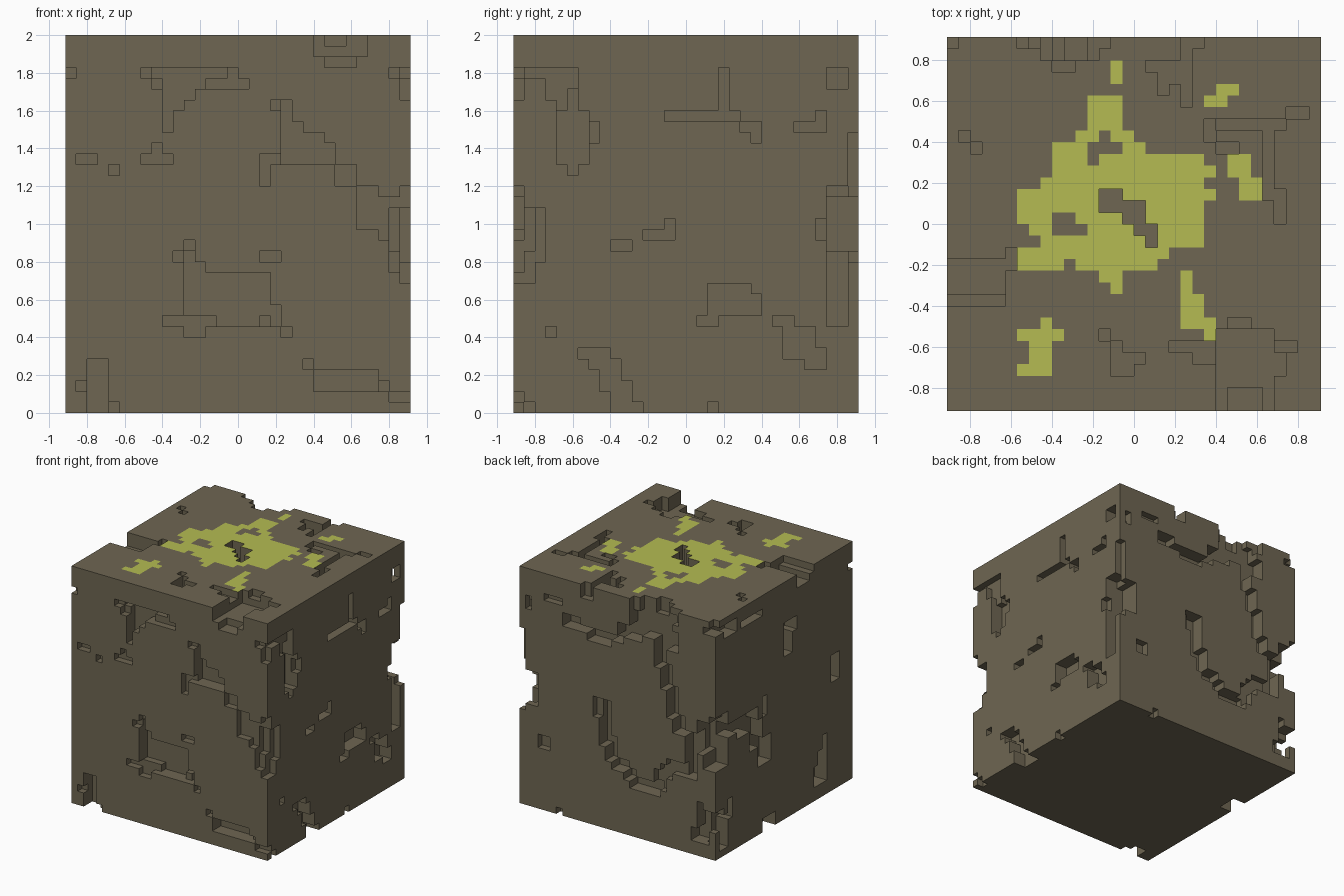
import bpy, bmesh

cube = bpy.data.objects.get("Cube")
if cube:
    bpy.data.objects.remove(cube, do_unlink=True)

NX, NY, NZ = 32, 32, 35          # block size in cells
S = 2 / NZ                       # cell size
solid = {(i, j, k) for i in range(NX) for j in range(NY) for k in range(NZ)}
painted = set()

# How a cell (a, b) at depth d on each side maps into the block
SIDES = {
    "front": lambda a, b, d: (a, d, b),
    "back": lambda a, b, d: (a, NY - 1 - d, b),
    "right": lambda a, b, d: (NX - 1 - d, a, b),
    "left": lambda a, b, d: (d, a, b),
    "top": lambda a, b, d: (a, b, NZ - 1 - d),
}


def cells(rects):
    for a0, a1, b0, b1 in rects:
        for a in range(a0, a1 + 1):
            for b in range(b0, b1 + 1):
                yield a, b


def carve(side, depth, *rects):
    """Chip inclusive cell rectangles out of one side."""
    for a, b in cells(rects):
        for d in range(depth):
            solid.discard(SIDES[side](a, b, d))


def material(name, colour):
    m = bpy.data.materials.new(name)
    m.use_nodes = True
    m.diffuse_color = (*colour, 1)
    bsdf = m.node_tree.nodes["Principled BSDF"]
    bsdf.inputs["Base Color"].default_value = (*colour, 1)
    bsdf.inputs["Roughness"].default_value = 0.9
    return m


# Front chips: upper band, small nicks, long diagonal crack
carve("front", 1, (0, 0, 31, 31), (1, 2, 23, 23), (4, 4, 22, 22), (8, 8, 24, 24), (7, 9, 23, 23))
carve("front", 1, (7, 15, 31, 31), (8, 16, 30, 30), (30, 31, 31, 31), (31, 31, 29, 30))
carve("front", 2, (8, 14, 31, 31), (9, 12, 30, 30), (9, 11, 29, 29), (9, 10, 28, 28), (9, 9, 26, 27))
carve("front", 1, (19, 20, 28, 28), (18, 18, 21, 23), (19, 19, 23, 23), (25, 26, 22, 22))
carve("front", 2, (20, 20, 24, 28), (21, 21, 24, 26), (22, 23, 24, 25), (20, 24, 23, 24))
carve("front", 1, (25, 26, 21, 21), (27, 28, 17, 20), (29, 31, 16, 19), (30, 31, 15, 15), (31, 31, 12, 14))
# Front central hollow
carve("front", 1, (10, 11, 14, 14), (11, 11, 15, 15), (18, 19, 14, 14), (9, 19, 8, 8), (11, 12, 7, 7), (20, 20, 7, 7))
carve("front", 2, (11, 11, 9, 14), (12, 12, 9, 13), (13, 18, 9, 12), (14, 17, 8, 8), (19, 19, 8, 9))
# Front lower corners and top notch
carve("front", 1, (22, 22, 4, 4), (29, 29, 2, 2), (30, 31, 1, 1), (1, 1, 2, 2), (4, 4, 0, 0))
carve("front", 2, (23, 28, 2, 3), (2, 3, 0, 4))
carve("front", 2, (23, 27, 34, 34), (24, 26, 32, 33))

# Right side: upper chips
carve("right", 1, (0, 5, 31, 31), (0, 0, 29, 30), (3, 5, 29, 30), (4, 4, 27, 28), (7, 7, 25, 26))
carve("right", 2, (5, 5, 22, 29), (4, 6, 23, 27))
carve("right", 2, (19, 19, 28, 31), (14, 20, 27, 27), (21, 22, 26, 26), (22, 22, 25, 25))
carve("right", 2, (29, 30, 30, 31), (26, 28, 26, 26), (28, 28, 27, 27))
# Right side: middle nicks and front corner
carve("right", 2, (12, 14, 16, 16), (14, 14, 17, 17), (9, 10, 15, 15))
carve("right", 1, (0, 0, 19, 20), (0, 2, 14, 18), (0, 1, 12, 13))
carve("right", 2, (0, 1, 15, 18), (0, 0, 13, 14))
# Right side: lower chips
carve("right", 2, (18, 21, 11, 11), (18, 22, 9, 10), (17, 18, 8, 8), (3, 3, 7, 7))
carve("right", 2, (24, 25, 8, 8), (25, 27, 6, 7), (25, 28, 5, 5), (27, 28, 4, 4))
carve("right", 2, (6, 8, 5, 5), (7, 9, 4, 4), (8, 9, 3, 3), (8, 10, 2, 2), (9, 10, 1, 1), (9, 11, 0, 0))
carve("right", 1, (1, 1, 0, 0), (18, 18, 0, 0))
# Broken corner between right and back
carve("right", 1, (31, 31, 14, 25), (28, 28, 16, 17))
carve("right", 2, (29, 30, 8, 14), (29, 30, 20, 20))
carve("right", 3, (29, 31, 15, 19))

# Back: upper streak and broken top edge
carve("back", 2, (15, 24, 28, 28), (17, 20, 27, 27), (22, 24, 29, 29))
carve("back", 2, (12, 15, 29, 30), (9, 13, 30, 32), (7, 11, 32, 33), (6, 9, 29, 31))
carve("back", 1, (30, 30, 29, 30), (25, 27, 31, 31), (27, 28, 9, 10), (25, 25, 0, 0))
# Back: curved crack, right arm then left arm and its base
carve("back", 2, (8, 9, 26, 30), (7, 8, 23, 26), (6, 7, 19, 23), (5, 6, 17, 19), (3, 4, 11, 17))
carve("back", 2, (17, 18, 12, 18), (16, 17, 10, 13), (14, 16, 9, 10), (13, 14, 8, 9), (9, 13, 7, 8))
carve("back", 1, (8, 9, 8, 10), (7, 8, 10, 11), (5, 7, 11, 12), (19, 19, 16, 18))
# Broken corners between back and left
carve("back", 3, (0, 2, 15, 19), (0, 1, 13, 14), (0, 0, 20, 20))
carve("back", 2, (0, 2, 4, 6), (1, 3, 2, 3), (2, 2, 7, 7), (0, 1, 33, 33))

# Left side chips
carve("left", 2, (27, 29, 32, 33), (21, 25, 32, 32), (14, 15, 24, 28), (13, 13, 27, 28), (3, 4, 16, 19))
carve("left", 2, (25, 30, 17, 18), (22, 26, 16, 18), (21, 23, 13, 16), (19, 21, 10, 13), (20, 20, 17, 19))
carve("left", 2, (6, 8, 2, 4), (6, 6, 5, 8), (7, 7, 5, 6), (18, 20, 0, 1), (29, 30, 1, 5), (28, 28, 5, 7))

# Top: left groove, back notch and small nicks
carve("top", 2, (0, 5, 12, 12), (5, 5, 13, 13), (0, 4, 10, 11))
carve("top", 1, (3, 4, 9, 9), (0, 2, 9, 9), (1, 1, 23, 23), (2, 2, 22, 22), (0, 0, 31, 31))
carve("top", 2, (6, 13, 31, 31), (8, 12, 30, 30), (9, 10, 29, 29))
carve("top", 2, (20, 21, 31, 31), (20, 20, 26, 30), (17, 19, 29, 29), (18, 19, 28, 28), (18, 18, 27, 27))
# Top: crack near the right edge, front notch, central pit
carve("top", 1, (29, 30, 25, 25), (22, 22, 23, 24), (23, 24, 22, 22))
carve("top", 2, (23, 28, 24, 24), (27, 27, 18, 23), (28, 28, 16, 18))
carve("top", 1, (19, 20, 5, 5), (21, 22, 4, 5), (24, 25, 7, 7), (28, 29, 5, 5))
carve("top", 2, (23, 27, 4, 6), (23, 27, 0, 3), (28, 28, 3, 4))
carve("top", 2, (13, 13, 6, 6), (14, 14, 5, 5), (14, 16, 4, 4), (14, 15, 3, 3))
carve("top", 3, (13, 14, 17, 18), (15, 16, 16, 17), (16, 17, 15, 15), (17, 17, 14, 14))

# Pale patch on the top face, its gaps, then the loose spots
painted.update(cells([
    (12, 14, 24, 26), (11, 15, 23, 23), (9, 16, 22, 22), (9, 21, 21, 21), (9, 22, 20, 20),
    (8, 21, 19, 19), (6, 22, 18, 18), (6, 21, 16, 17), (7, 21, 15, 15), (8, 21, 14, 14),
    (6, 18, 13, 13), (6, 17, 12, 12), (13, 14, 11, 11), (14, 14, 10, 10)]))
painted.difference_update(cells([
    (13, 13, 23, 23), (12, 14, 22, 22), (12, 12, 21, 21),
    (9, 10, 16, 16), (9, 11, 15, 15), (10, 10, 12, 12)]))
painted.update(cells([
    (14, 14, 28, 29), (23, 24, 27, 27), (22, 23, 26, 26), (24, 25, 20, 21), (25, 26, 18, 19),
    (20, 20, 6, 11), (20, 21, 8, 9), (20, 22, 7, 7), (22, 22, 6, 6),
    (8, 8, 7, 7), (6, 9, 6, 6), (7, 8, 4, 5), (6, 8, 3, 3)]))
painted -= {(20, 6)}

# Skin the remaining cells with outward quads
bm = bmesh.new()
verts = {}


def vert(p):
    if p not in verts:
        verts[p] = bm.verts.new(((p[0] - NX / 2) * S, (p[1] - NY / 2) * S, p[2] * S))
    return verts[p]


for cell in solid:
    for axis in range(3):
        for step in (0, 1):
            near = list(cell)
            near[axis] += 2 * step - 1
            if tuple(near) in solid:
                continue
            u, v = (axis + 1) % 3, (axis + 2) % 3
            loop = []
            for du, dv in ((0, 0), (1, 0), (1, 1), (0, 1)):
                p = list(cell)
                p[axis] += step
                p[u] += du
                p[v] += dv
                loop.append(vert(tuple(p)))
            face = bm.faces.new(loop if step else loop[::-1])
            on_top = axis == 2 and step and cell[2] == NZ - 1
            face.material_index = int(bool(on_top and cell[:2] in painted))

mesh = bpy.data.meshes.new("weathered_block")
bm.to_mesh(mesh)
bm.free()
mesh.materials.append(material("earth_brown", (0.156, 0.133, 0.084)))
mesh.materials.append(material("moss_yellow", (0.46, 0.50, 0.084)))
block = bpy.data.objects.new("weathered_block", mesh)
bpy.context.collection.objects.link(block)
